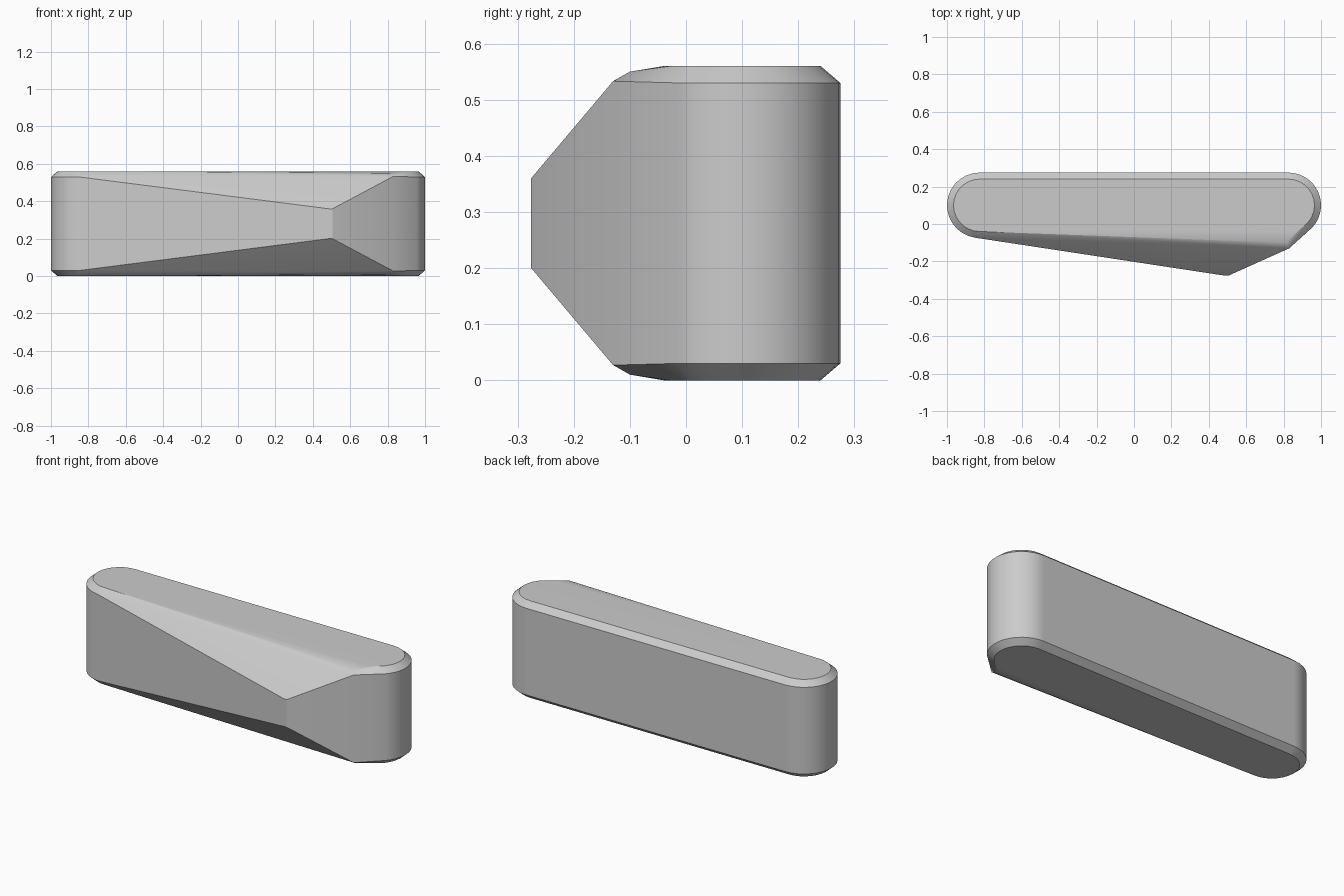
import bpy, bmesh
from math import radians, cos, sin

cube = bpy.data.objects.get("Cube")
if cube:
    bpy.data.objects.remove(cube, do_unlink=True)

HEIGHT = 0.56
RIM = 0.03          # height of the chamfer around top and bottom
END_X, END_Y, RADIUS = 0.825, 0.10, 0.175


def arc(cx, radius, start, end, steps=14):
    """Points of a rounded end, seen from above."""
    angles = [radians(start + (end - start) * i / steps) for i in range(steps + 1)]
    return [(cx + radius * cos(a), END_Y + radius * sin(a)) for a in angles]


# Lower half of the rounded body: outer wall and inset flat face
points = []
outer = arc(-END_X, RADIUS, 90, 262) + arc(END_X, RADIUS, 90, -42)
inner = arc(-END_X, RADIUS - 0.035, 90, 270) + arc(END_X, RADIUS - 0.035, 90, -90)
points += [(x, y, RIM) for x, y in outer]
points += [(x, y, 0) for x, y in inner]

# Front corner by the short slope, and the narrow nose
points += [(0.83, -0.13, RIM - 0.003), (0.815, -0.10, 0.01)]
points += [(0.485, -0.276, 0.20), (0.505, -0.276, 0.20)]

# Mirror the half upwards and wrap everything in one faceted shell
bm = bmesh.new()
for x, y, z in points:
    bm.verts.new((x, y, z))
    bm.verts.new((x, y, HEIGHT - z))
hull = bmesh.ops.convex_hull(bm, input=bm.verts[:])
loose = {v for v in hull["geom_interior"] + hull["geom_unused"]
         if isinstance(v, bmesh.types.BMVert) and v.is_valid and not v.link_faces}
bmesh.ops.delete(bm, geom=list(loose), context='VERTS')
bmesh.ops.dissolve_limit(bm, angle_limit=radians(0.5), verts=bm.verts[:], edges=bm.edges[:])
bmesh.ops.recalc_face_normals(bm, faces=bm.faces[:])

mesh = bpy.data.meshes.new("wedge_body")
bm.to_mesh(mesh)
bm.free()
body = bpy.data.objects.new("wedge_body", mesh)
bpy.context.collection.objects.link(body)

# Plain grey finish
grey = bpy.data.materials.new("plain_grey")
grey.use_nodes = True
colour = (0.6, 0.6, 0.6, 1)
grey.diffuse_color = colour
grey.node_tree.nodes["Principled BSDF"].inputs["Base Color"].default_value = colour
mesh.materials.append(grey)

# Smooth rounded ends, crisp creases
bpy.ops.object.select_all(action='DESELECT')
body.select_set(True)
bpy.context.view_layer.objects.active = body
bpy.ops.object.shade_smooth_by_angle(angle=radians(20))
weighted = body.modifiers.new("weighted_normals", 'WEIGHTED_NORMAL')
weighted.keep_sharp = True
